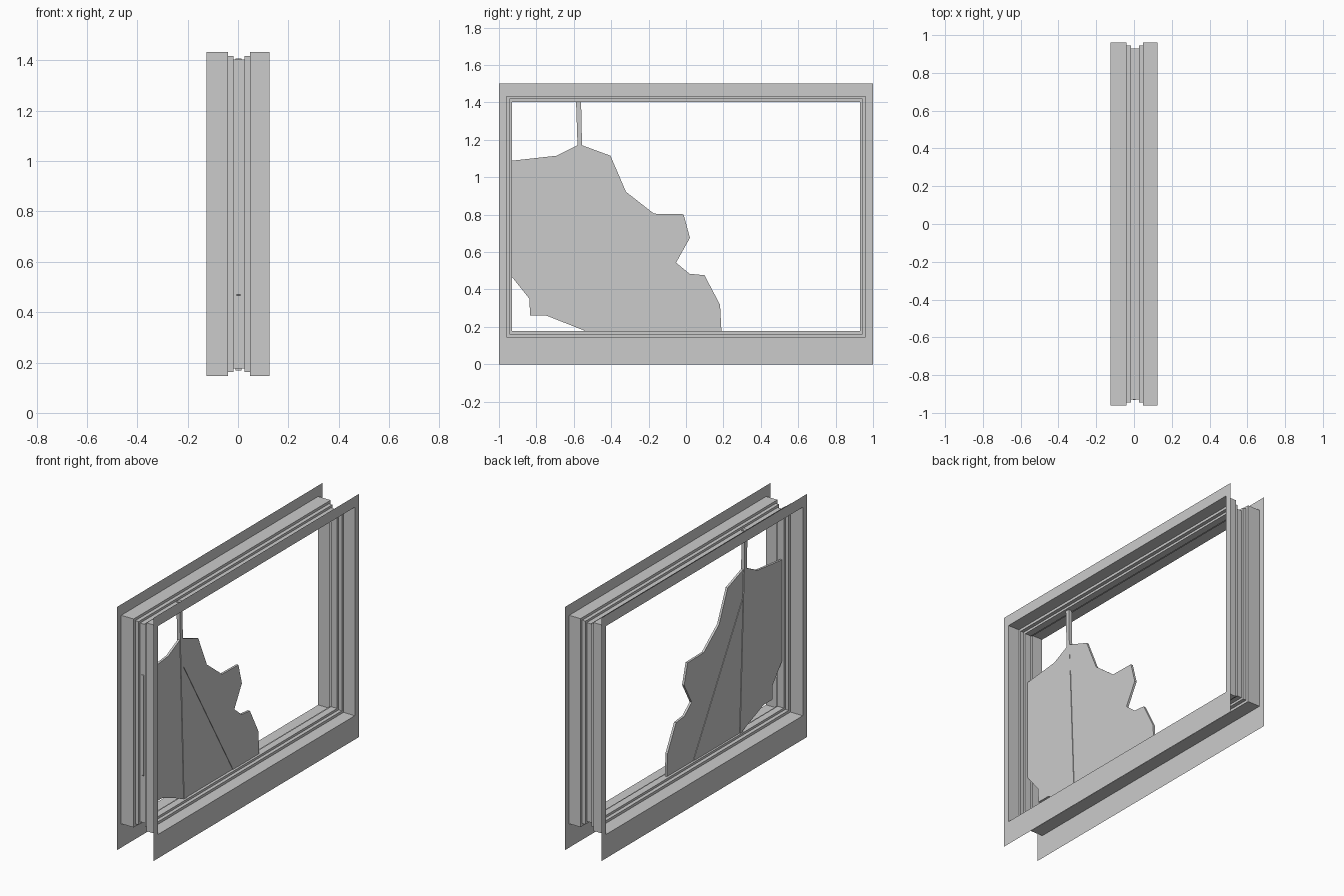
import bpy
import bmesh

cube = bpy.data.objects.get("Cube")
if cube:
    bpy.data.objects.remove(cube, do_unlink=True)

# Single plain grey
grey = bpy.data.materials.new("plain_grey")
grey.use_nodes = True
colour = (0.6, 0.6, 0.6, 1)
grey.diffuse_color = colour
grey.node_tree.nodes["Principled BSDF"].inputs["Base Color"].default_value = colour


def finish(name, bm):
    mesh = bpy.data.meshes.new(name)
    bm.to_mesh(mesh)
    bm.free()
    mesh.materials.append(grey)
    obj = bpy.data.objects.new(name, mesh)
    bpy.context.collection.objects.link(obj)
    return obj


def rectangle(x, half, low, high):
    return [(x, -half, low), (x, half, low), (x, half, high), (x, -half, high)]


def opening(x, inset):
    return rectangle(x, 0.96 - inset, 0.147 + inset, 1.433 - inset)


def loft(name, rings):
    """Join successive four-cornered rings with quads."""
    bm = bmesh.new()
    loops = [[bm.verts.new(p) for p in ring] for ring in rings]
    for a, b in zip(loops, loops[1:]):
        for i in range(4):
            j = (i + 1) % 4
            bm.faces.new((a[i], a[j], b[j], b[i]))
    return finish(name, bm)


def shard(name, outline, centre, thickness):
    """Flat broken piece in the y-z plane."""
    bm = bmesh.new()
    x = centre - thickness / 2
    face = bm.faces.new([bm.verts.new((x, y, z)) for y, z in outline])
    result = bmesh.ops.extrude_face_region(bm, geom=[face])
    moved = [v for v in result["geom"] if isinstance(v, bmesh.types.BMVert)]
    bmesh.ops.translate(bm, verts=moved, vec=(thickness, 0, 0))
    bmesh.ops.recalc_face_normals(bm, faces=bm.faces[:])
    return finish(name, bm)


# Flat casing sheets on both sides of the wall opening
loft("left_casing", [rectangle(0.125, 1, 0, 1.5), opening(0.125, 0)])
loft("right_casing", [opening(-0.125, 0), rectangle(-0.125, 1, 0, 1.5)])

# Stepped lining, narrowing toward the pane
steps = [(0.125, 0), (0.048, 0), (0.048, 0.016), (0.026, 0.016), (0.026, 0.03),
         (-0.017, 0.03), (-0.017, 0.016), (-0.04, 0.016), (-0.04, 0), (-0.125, 0)]
loft("stepped_lining", [opening(x, inset) for x, inset in steps])

# Broken pane: four pieces separated by two cracks
shard("outer_shard", [
    (-0.933, 1.088), (-0.692, 1.115), (-0.58, 1.171), (-0.543, 0.18),
    (-0.751, 0.262), (-0.834, 0.262), (-0.837, 0.35), (-0.933, 0.47)],
    0.002, 0.014)
shard("upright_sliver", [
    (-0.588, 1.408), (-0.561, 1.408), (-0.556, 1.171), (-0.515, 0.168),
    (-0.543, 0.168), (-0.58, 1.171)], 0.002, 0.022)
shard("middle_shard", [
    (-0.549, 0.998), (-0.06, 0.168), (-0.515, 0.168)], 0.002, 0.014)
shard("jagged_shard", [
    (-0.556, 1.171), (-0.404, 1.115), (-0.321, 0.922), (-0.171, 0.805),
    (-0.013, 0.802), (0.021, 0.676), (-0.053, 0.543), (0.019, 0.484),
    (0.099, 0.476), (0.182, 0.318), (0.19, 0.168), (-0.06, 0.168),
    (-0.549, 0.998)], 0.005, 0.014)
